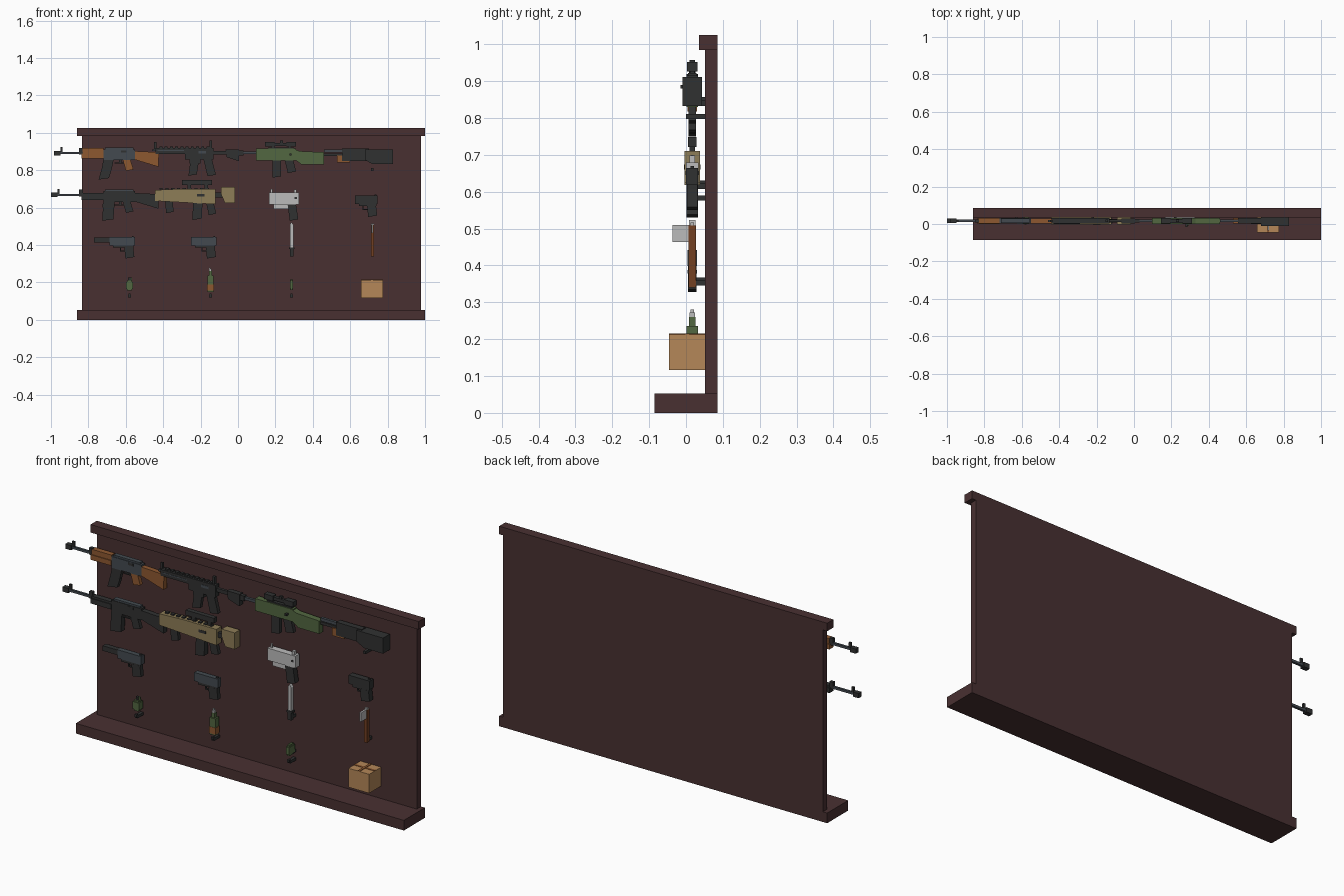
import bpy, bmesh

if "Cube" in bpy.data.objects:
    bpy.data.objects.remove(bpy.data.objects["Cube"])

# Flat colours (linear)
COLS = {
    "dark_wood": (0.066, 0.030, 0.031), "black_metal": (0.030, 0.031, 0.031),
    "blue_steel": (0.056, 0.068, 0.080), "orange_wood": (0.27, 0.098, 0.030),
    "olive_green": (0.085, 0.135, 0.052), "sand": (0.27, 0.205, 0.095),
    "light_steel": (0.50, 0.50, 0.50), "cardboard": (0.46, 0.245, 0.098),
    "red_wood": (0.17, 0.050, 0.016),
}
MATS = {}
for n, c in COLS.items():
    MATS[n] = bpy.data.materials.new(n)
    MATS[n].diffuse_color = (*c, 1)
W, K, B, O, G, S, L, C, R = COLS
MID = 1.7  # depth of the item centre line; all sizes below are in hundredths


def plate(name, mat, pts, w, y=MID):
    """Side outline (x, z) extruded symmetrically to depth w around y."""
    bm = bmesh.new()
    ring = [[bm.verts.new((x / 100, (y + s * w / 2) / 100, z / 100)) for x, z in pts]
            for s in (-1, 1)]
    bm.faces.new(ring[0])
    bm.faces.new(ring[1][::-1])
    n = len(pts)
    for i in range(n):
        j = (i + 1) % n
        bm.faces.new((ring[0][j], ring[0][i], ring[1][i], ring[1][j]))
    bmesh.ops.recalc_face_normals(bm, faces=bm.faces[:])
    me = bpy.data.meshes.new(name)
    bm.to_mesh(me)
    bm.free()
    me.materials.append(MATS[mat])
    ob = bpy.data.objects.new(name, me)
    bpy.context.collection.objects.link(ob)
    return ob


def box(name, mat, x0, x1, z0, z1, w, y=MID):
    return plate(name, mat, [(x0, z0), (x1, z0), (x1, z1), (x0, z1)], w, y)


def slant(name, mat, x0, x1, z1, z0, dx, w=2):
    """Leaning block such as a magazine or grip: top at z1, foot shifted by dx."""
    plate(name, mat, [(x0 + dx, z0), (x1 + dx, z0 + .8), (x1, z1), (x0, z1)], w)


def peg(x, z, y0=2):
    box("peg", K, x - .7, x + .7, z - .7, z + .7, 5.4 - y0, (5.4 + y0) / 2)


def bump_row(name, mat, x0, x1, z, n, w):
    step = (x1 - x0) / n
    for i in range(n):
        box(name, mat, x0 + i * step, x0 + (i + .55) * step, z, z + .7, w)


# Display stand
box("back_board", W, -83.5, 97.8, 4, 99, 3.4, 6.8)
box("top_rail", W, -86, 100, 98.4, 102.5, 5, 6)
box("base_shelf", W, -86, 100, 0, 5.2, 17, 0)

# Wooden rifle, and black rifle of the same family
for z, hg, st, nm in ((89.2, O, O, "wood_rifle"), (66.8, K, K, "black_rifle")):
    d = -1.6 if hg == K else 0
    box(nm + "_barrel", B, -97 + d, -82, z - .6, z + .6, 1.2)
    box(nm + "_muzzle", K, -98.3 + d, -95 + d, z - 1.2, z + 1.2, 2.4)
    box(nm + "_front_sight", K, -95 + d, -93.8 + d, z, z + 3.2, 1)
    box(nm + "_gas_block", K, -85, -83, z - .8, z + 2.8, 1.6)
    box(nm + "_handguard", hg, -83.6, -72, z - 2.8, z - .2, 3.2)
    box(nm + "_upper_guard", hg, -83.2, -72, z + .2, z + 2.6 + d, 2.8)
    box(nm + "_guard_core", hg, -83, -72, z - .3, z + .3, 2.4)
    box(nm + "_receiver", B if hg == O else K, -72, -55, z - 3.8, z + 2, 3)
    box(nm + "_dust_cover", B, -71, -56, z + 1.9, z + 2.9, 2.4)
    box(nm + "_ejection_port", K, -62.5, -59.5, z + .2, z + 1.4, 3.2)
    box(nm + "_trigger_guard", K, -66, -61, z - 5.6, z - 5, 1)
    plate(nm + "_stock", st, [(-55, z - 3.6), (-42.5, z - 7.4), (-42.3, z + .4), (-55, z + 1)], 2.6)
    slant(nm + "_grip", st, -61.5, -57.5, z - 3.6, z - 9.6, 1.6)
    peg(-63, z - 4.5)
slant("curved_magazine_top", K, -72, -66.5, 85.5, 80, -1)
slant("curved_magazine_foot", K, -73, -67.5, 80.6, 75, -1.5)
slant("box_magazine", K, -72, -66, 63.2, 53, -.6, 3)
box("box_magazine_lid", K, -72.5, -66, 60, 62, 2.4)

# Black carbine
box("carbine_barrel", B, -46, -43, 90.2, 91.2, 1)
box("carbine_handguard", K, -44, -28, 88.8, 92, 3)
box("carbine_guard_strip", B, -43, -29, 90.2, 90.7, 3.2)
box("carbine_receiver", K, -28.3, -13, 85.8, 92, 2.8)
box("carbine_magazine_well", K, -26, -20, 83.6, 86, 2.4)
bump_row("carbine_rail_tooth", K, -42, -14, 92, 10, 1.8)
box("carbine_front_sight", K, -44.8, -43.6, 91, 95, 1)
box("carbine_rear_sight", K, -15.3, -14, 92, 95.8, 1.4)
box("carbine_port", B, -21, -17, 89, 90.4, 3)
slant("carbine_magazine", K, -25.5, -21, 84.5, 77, -1)
slant("carbine_grip", K, -18.5, -14, 86, 76.8, 2.2)
box("carbine_buffer_tube", K, -13, -6, 88.5, 90.4, 1.4)
plate("carbine_stock", K, [(-6, 87), (0, 85), (.6, 85), (.6, 91), (-6.6, 91)], 2.6)
peg(-22, 85)

# Green scoped rifle
box("sniper_barrel", B, .6, 10, 88.6, 90, 1.3)
box("sniper_muzzle", K, 0, 3, 88, 90.6, 2)
box("sniper_forend", G, 9.6, 31, 85.2, 91.5, 3.2)
plate("sniper_stock", G, [(30, 86), (34, 83), (46, 83), (46, 89.6), (33, 90.2), (30, 91.4)], 3.2)
box("sniper_receiver", K, 16, 30, 90.5, 92.2, 2.2)
box("scope_tube", K, 15, 31, 93, 94.6, 1.8)
for x in (14.5, 26):
    box("scope_bell", K, x, x + 5, 92.6, 95.2, 2.8)
for x in (18, 27):
    box("scope_mount", K, x, x + 1.4, 91.5, 93, 1.2)
box("scope_turret", K, 22.5, 24, 94.4, 95.8, 1.4)
slant("sniper_magazine", K, 18.5, 23, 85.5, 76, 0)
slant("sniper_grip", K, 25, 29.5, 85.5, 78.5, 1.6)
box("sniper_bolt_handle", K, 27.5, 28.5, 88, 89, 2, -.5)
peg(22, 84)

# Pump shotgun
box("shotgun_barrel", B, 46, 57, 89.4, 91, 1.4)
box("shotgun_tube", K, 46, 57, 87.6, 89, 1.3)
plate("shotgun_pump", O, [(53, 84), (60, 84), (60, 88), (53, 88)], 2.8)
box("shotgun_receiver", K, 55.5, 70, 84.8, 91.6, 3)
plate("shotgun_stock", K, [(68, 85.5), (72, 83.2), (83, 83.2), (83, 91.2), (68, 91.2)], 5.4)
peg(71.7, 80.4, 0)

# Sand coloured rifle
plate("sand_rifle_body", S, [(-44.5, 63.6), (-12, 61.8), (-12, 70), (-31, 70), (-44.5, 69.4)], 4.2)
bump_row("sand_rifle_rail_tooth", K, -42, -14, 69.8, 9, 1.8)
box("sand_rifle_sight_rail", K, -30, -14, 72.2, 74.8, 2.4)
for x in (-27, -18):
    box("sand_rifle_mount", K, x, x + 2, 69.8, 72.4, 1.4)
box("sand_rifle_port", K, -22, -18, 66, 67.4, 4.4)
slant("sand_rifle_magazine", K, -24, -19, 62.5, 53.4, -.4, 3)
slant("sand_rifle_grip", K, -17, -13, 62.5, 56, 1.4)
slant("sand_rifle_foregrip", K, -39, -35, 64, 57, .6)
box("sand_rifle_stock_tube", K, -12, -8, 65.5, 68, 1.8)
plate("sand_rifle_stock", S, [(-9, 67), (-7, 62.5), (-1.6, 62.5), (-1.6, 71), (-9, 71)], 4.2)
peg(-22, 61.5)

# Light steel machine pistol
box("machine_pistol_body", L, 16.6, 32.5, 61.8, 68, 3.4)
box("machine_pistol_guard", L, 19, 27, 59.2, 61.8, 1.6)
box("machine_pistol_front_sight", L, 17.5, 18.5, 68, 70, .8)
box("machine_pistol_rear_sight", L, 30, 31.4, 68, 69.8, 1.6)
box("machine_pistol_port", K, 30.2, 31.6, 64.6, 65.6, 3.6)
slant("machine_pistol_grip", K, 26.5, 31, 61.8, 53, 1.2, 3)


# Pistols: slide, frame, grip, guard
def pistol(nm, x, z, slide, length=13.5, w=2.6):
    box(nm + "_slide", slide, x - length, x, z - 2.8, z + 1.6, w)
    box(nm + "_frame", K, x - length + 2, x - .6, z - 4, z - 2.6, w - .4)
    box(nm + "_guard", K, x - 8, x - 4.4, z - 6, z - 5.4, .8)
    box(nm + "_guard_front", K, x - 8, x - 7.4, z - 6, z - 3.8, .8)
    slant(nm + "_grip", K, x - 5.6, x - .8, z - 3.6, z - 9.8, .6, w - .3)
    box(nm + "_sight", K, x - 1.6, x - .6, z + 1.5, z + 2.2, 1)
    peg(x - 4, z - 6.5)


pistol("black_pistol", 74.6, 64.8, K, 12, 3.2)
pistol("long_pistol", -55.2, 42.6, B)
box("long_pistol_silencer", K, -77, -68, 41.4, 44, 2.6)
pistol("short_pistol", -11.6, 42.6, B)

# Knife
plate("knife_blade", L, [(27.8, 38.5), (29.6, 38.5), (29.6, 50.8), (28.6, 52.4), (27.8, 51)], 1.8)
box("knife_guard", K, 27.2, 30.2, 37.8, 38.8, 2.6)
box("knife_handle", K, 27.7, 29.7, 34, 38, 2)
peg(28.7, 35.2, 1)

# Hatchet, blade pointing forwards
box("hatchet_handle", R, 71, 72.6, 34, 50.8, 2)
box("hatchet_head_cap", L, 71, 72.6, 50.6, 51.6, 1)
box("hatchet_blade", L, 71.3, 72.3, 46.4, 51, 5.4, -.9)
peg(71.8, 35.2, 1)

# Grenades
for nm, x, hw, d, z in (("round_grenade", -58, 1.8, 3.4, 15.6), ("flat_grenade", 28.6, .9, 5, 16)):
    box(nm + "_body", G, x - hw, x + hw, z + .8, z + 4.6, d)
    box(nm + "_base", G, x - hw * .7, x + hw * .7, z, z + 5.4, d * .75)
    box(nm + "_cap", K if hw > 1 else G, x - .7, x + .7, z + 5, z + 7 if hw > 1 else z + 5.6, 1.3)
box("grenade_lever", G, -57.4, -56.6, 18, 22.6, .8)

# Bottle bomb with rag
box("bottle_body", G, -16.4, -13, 15, 23.6, 3)
box("bottle_label", O, -16.6, -12.8, 15.6, 19, 3.2)
box("bottle_neck", G, -15.6, -13.8, 23.4, 26, 1.8)
box("bottle_rag", L, -15.5, -14.1, 24.5, 27.2, 1.6)
box("rag_tip", L, -15.4, -14.6, 27, 28, .9)
for x in (-58, -14.7, 28.6):
    box("holder_tray", K, x - .8, x + .8, 12, 13.4, 5, 3)
    box("holder_lip", K, x - .6, x + .6, 12.6, 14, 1.2, .4)
    peg(x, 17)

# Cardboard carton with taped lid
box("carton", C, 65.8, 77.6, 11.6, 21.3, 9.8, .3)
box("carton_tape", O, 71.1, 72.3, 21.2, 21.6, 9.8, .3)
box("carton_cross_tape", O, 65.8, 77.6, 21.2, 21.5, 1.2, .3)

for m in bpy.data.materials:
    if m.users and not m.is_grease_pencil:
        m.use_nodes = True
        m.node_tree.nodes["Principled BSDF"].inputs["Base Color"].default_value = m.diffuse_color
